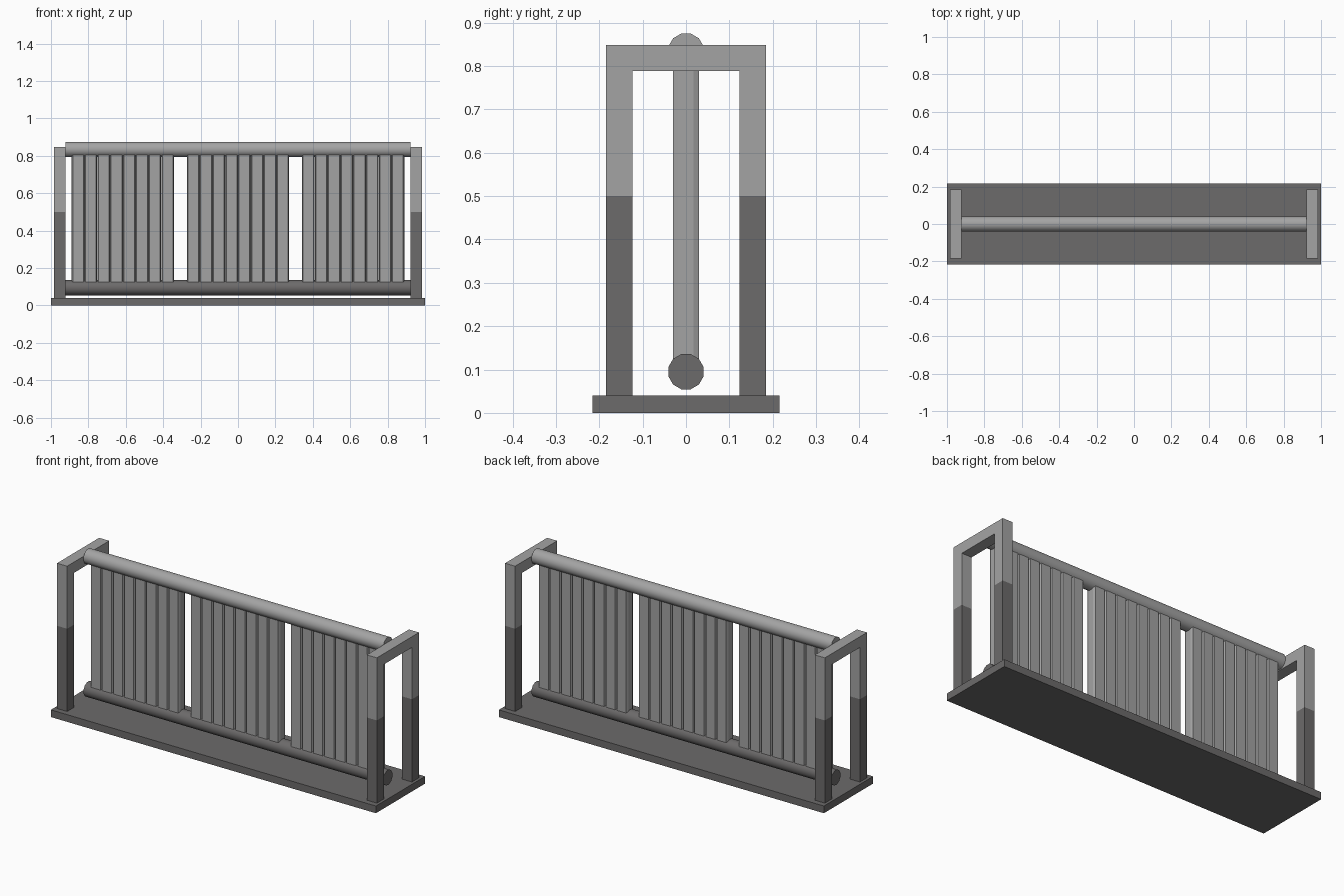
import bpy, bmesh, math

if "Cube" in bpy.data.objects:
    bpy.data.objects.remove(bpy.data.objects["Cube"])


def make_material(name, color):
    m = bpy.data.materials.new(name)
    m.diffuse_color = (*color, 1)
    m.use_nodes = True
    m.node_tree.nodes["Principled BSDF"].inputs["Base Color"].default_value = m.diffuse_color
    return m


light = make_material("light grey", (0.37, 0.37, 0.37))
dark = make_material("dark grey", (0.15, 0.145, 0.145))


def prism(name, profile, axis, lo, hi, mats):
    """Extrude a closed 2D profile along x (profile is y,z) or z (profile is x,y)."""
    bm = bmesh.new()
    if axis == "x":
        verts = [bm.verts.new((lo, a, b)) for a, b in profile]
        step = (hi - lo, 0, 0)
    else:
        verts = [bm.verts.new((a, b, lo)) for a, b in profile]
        step = (0, 0, hi - lo)
    face = bm.faces.new(verts)
    ext = bmesh.ops.extrude_face_region(bm, geom=[face], use_keep_orig=True)
    moved = [g for g in ext["geom"] if isinstance(g, bmesh.types.BMVert)]
    bmesh.ops.translate(bm, verts=moved, vec=step)
    bmesh.ops.recalc_face_normals(bm, faces=bm.faces[:])
    me = bpy.data.meshes.new(name)
    bm.to_mesh(me)
    bm.free()
    for m in mats:
        me.materials.append(m)
    ob = bpy.data.objects.new(name, me)
    bpy.context.collection.objects.link(ob)
    return ob


# base plate
prism("base_plate", [(-0.216, 0), (0.216, 0), (0.216, 0.04), (-0.216, 0.04)],
      "x", -1, 1, [dark])

# end frames: upside-down U, dark below half height
arch = [(-0.185, 0.038), (-0.123, 0.038), (-0.123, 0.788), (0.123, 0.788),
        (0.123, 0.038), (0.185, 0.038), (0.185, 0.848), (-0.185, 0.848)]
for side, lo in (("left", -0.984), ("right", 0.922)):
    ob = prism(side + "_frame", arch, "x", lo, lo + 0.062, [light, dark])
    bm = bmesh.new()
    bm.from_mesh(ob.data)
    bmesh.ops.bisect_plane(bm, geom=bm.verts[:] + bm.edges[:] + bm.faces[:],
                           plane_co=(0, 0, 0.5), plane_no=(0, 0, 1))
    for f in bm.faces:
        f.material_index = 1 if f.calc_center_median().z < 0.5 else 0
    bm.to_mesh(ob.data)
    bm.free()

# top and bottom rails: twelve-sided rods with a flat on top
for name, z, mat in (("top_rail", 0.834, light), ("bottom_rail", 0.095, dark)):
    ring = [(0.042 * math.cos(math.radians(15 + 30 * i)),
             z + 0.042 * math.sin(math.radians(15 + 30 * i))) for i in range(12)]
    ob = prism(name, ring, "x", -0.922, 0.922, [mat])
    bpy.ops.object.select_all(action="DESELECT")
    ob.select_set(True)
    bpy.context.view_layer.objects.active = ob
    bpy.ops.object.shade_smooth_by_angle(angle=math.radians(40))

# upright slats with chamfered corners, two slots left open
pitch = 0.0684
slat = [(-0.0285, -0.0295), (0.0285, -0.0295), (0.034, -0.0175), (0.034, 0.0175),
        (0.0285, 0.0295), (-0.0285, 0.0295), (-0.034, 0.0175), (-0.034, -0.0175)]
for i in range(26):
    if i in (8, 17):
        continue
    cx = (i - 12.5) * pitch
    prism(f"slat_{i + 1}", [(cx + x, y) for x, y in slat], "z", 0.125, 0.805, [light])
